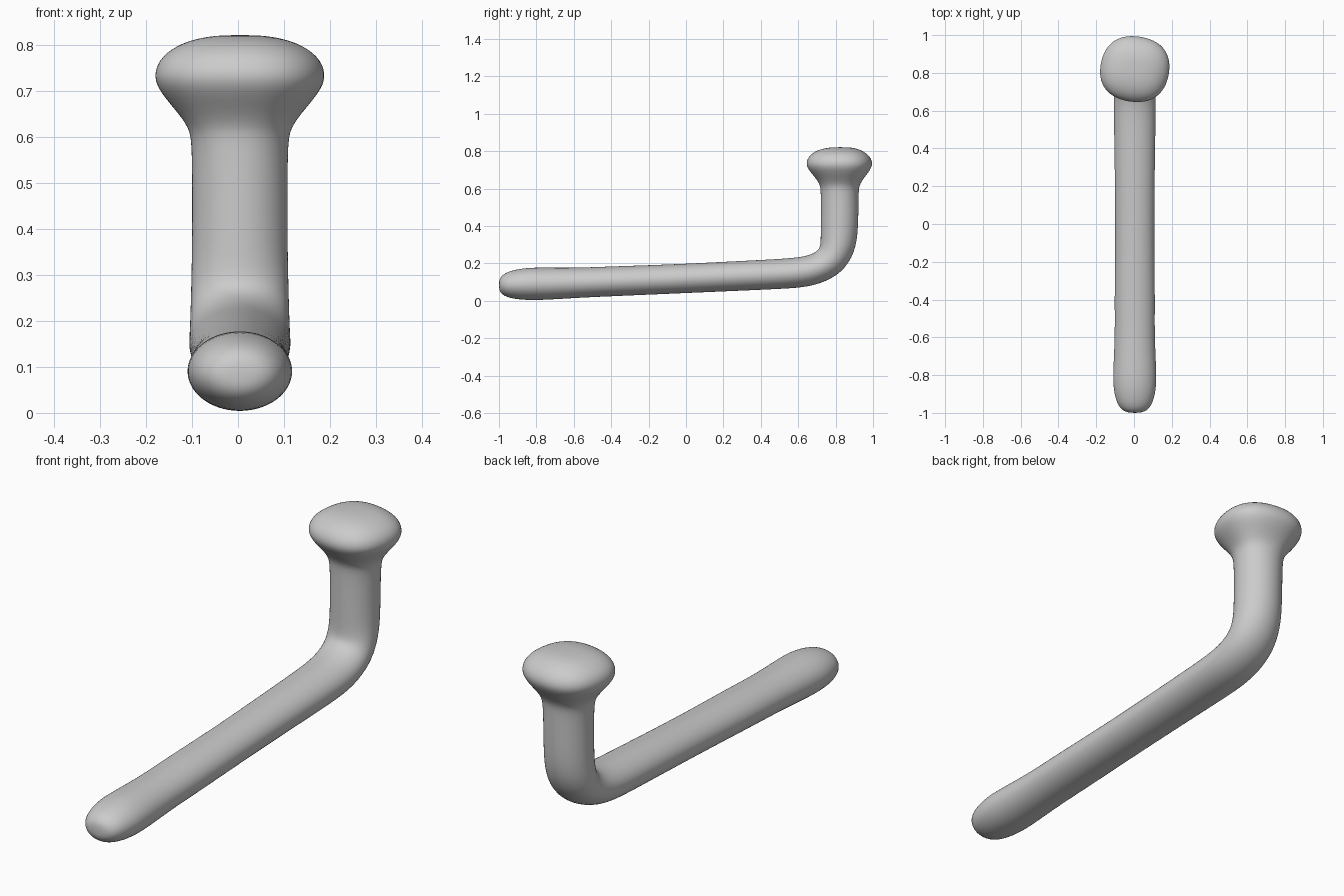
import bpy, bmesh
from math import sin, cos, radians, tau

cube = bpy.data.objects.get("Cube")
if cube:
    bpy.data.objects.remove(cube)

SEGMENTS = 20

# Cross-sections along the centre line: y, z, tilt, half width, half depth
ROD = [
    (-1.0, .085, 0, .025, .02), (-.99, .085, 0, .065, .048),
    (-.95, .086, 0, .098, .073), (-.86, .09, 1, .117, .088),
    (-.76, .091, 2, .115, .088), (-.58, .096, 2, .106, .081),
    (-.4, .104, 2, .109, .081), (-.1, .115, 2, .104, .079),
    (.2, .129, 3, .106, .08), (.5, .143, 3, .111, .081),
    (.61, .151, 6, .112, .082), (.695, .168, 18, .111, .083),
    (.775, .211, 45, .109, .088), (.812, .285, 73, .107, .097),
    (.821, .38, 88, .105, .102), (.822, .58, 90, .105, .102),
]
HEAD = [
    (.822, .62, 90, .113, .108), (.822, .66, 90, .146, .136),
    (.82, .705, 90, .185, .175), (.82, .738, 90, .193, .184),
    (.82, .775, 90, .177, .168), (.82, .805, 90, .13, .125),
    (.825, .819, 90, .07, .07), (.825, .821, 90, .02, .02),
]


def add_ring(bm, section, lobes):
    """Add one tilted oval ring; lobes make its outline slightly squarish."""
    y, z, tilt, width, depth = section
    tilt = radians(tilt)
    ring = []
    for i in range(SEGMENTS):
        t = tau * i / SEGMENTS
        r = 1 + lobes * cos(4 * (t + radians(35)))
        n = depth * r * sin(t)
        ring.append(bm.verts.new((.004 + width * r * cos(t),
                                  y - n * sin(tilt), z + n * cos(tilt))))
    return ring


# Bent rod flowing into its rounded knob
bm = bmesh.new()
rings = [add_ring(bm, s, 0) for s in ROD] + [add_ring(bm, s, .03) for s in HEAD]
for low, high in zip(rings, rings[1:]):
    for i in range(SEGMENTS):
        j = (i + 1) % SEGMENTS
        bm.faces.new((low[i], low[j], high[j], high[i]))
bm.faces.new(rings[0])
bm.faces.new(rings[-1])
bmesh.ops.recalc_face_normals(bm, faces=bm.faces)
for face in bm.faces:
    face.smooth = True
mesh = bpy.data.meshes.new("bent_rod_with_knob")
bm.to_mesh(mesh)
bm.free()
rod = bpy.data.objects.new("bent_rod_with_knob", mesh)
bpy.context.collection.objects.link(rod)
rod.modifiers.new("smooth_surface", "SUBSURF").levels = 2

# Plain grey finish
grey = bpy.data.materials.new("grey")
grey.use_nodes = True
grey.diffuse_color = (.6, .6, .6, 1)
grey.node_tree.nodes["Principled BSDF"].inputs["Base Color"].default_value = (.6, .6, .6, 1)
mesh.materials.append(grey)
